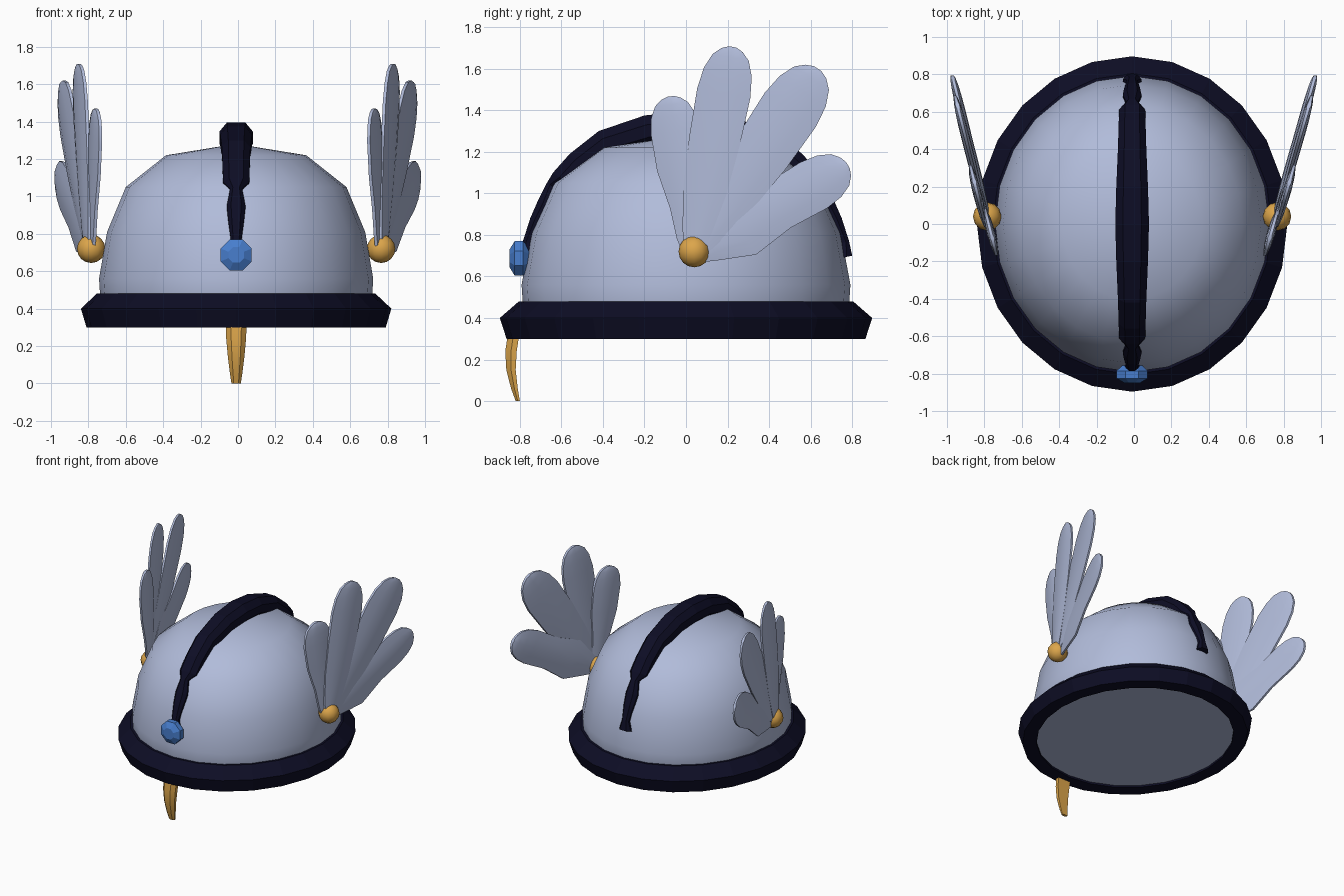
import bpy, bmesh, math
from mathutils import Vector

cube = bpy.data.objects.get("Cube")
if cube:
    bpy.data.objects.remove(cube, do_unlink=True)

CX = -0.01      # helmet centre line
OVAL = 1.08     # front-to-back stretch


def material(name, rgb):
    m = bpy.data.materials.new(name)
    m.use_nodes = True
    m.diffuse_color = (*rgb, 1)
    m.node_tree.nodes["Principled BSDF"].inputs["Base Color"].default_value = (*rgb, 1)
    return m


steel = material("pale steel", (0.44, 0.50, 0.70))
navy = material("dark navy", (0.004, 0.004, 0.018))
gold = material("gold", (0.72, 0.38, 0.07))
blue = material("gem blue", (0.065, 0.21, 0.62))


def loft(name, sections, mat, caps=True, closed=False, smooth=None):
    """Skin a list of equal-length point loops."""
    bm = bmesh.new()
    loops = [[bm.verts.new(p) for p in s] for s in sections]
    pairs = list(zip(loops, loops[1:]))
    if closed:
        pairs.append((loops[-1], loops[0]))
    n = len(loops[0])
    for a, b in pairs:
        for i in range(n):
            j = (i + 1) % n
            bm.faces.new((a[i], a[j], b[j], b[i]))
    if caps and not closed:
        bm.faces.new(loops[0])
        bm.faces.new(loops[-1])
    bmesh.ops.recalc_face_normals(bm, faces=bm.faces)
    mesh = bpy.data.meshes.new(name)
    bm.to_mesh(mesh)
    bm.free()
    mesh.materials.append(mat)
    ob = bpy.data.objects.new(name, mesh)
    bpy.context.collection.objects.link(ob)
    if smooth:
        bpy.ops.object.select_all(action="DESELECT")
        ob.select_set(True)
        bpy.context.view_layer.objects.active = ob
        bpy.ops.object.shade_smooth_by_angle(angle=math.radians(smooth))
    return ob


def oval(r, z, n=24):
    return [(CX + r * math.sin(math.tau * i / n),
             OVAL * r * math.cos(math.tau * i / n), z) for i in range(n)]


# Dome, closed underneath
dome = [(0.70, 0.315), (0.728, 0.48), (0.733, 0.56), (0.69, 0.81),
        (0.59, 1.05), (0.375, 1.22), (0.08, 1.268)]
loft("dome", [oval(r, z) for r, z in dome], steel, smooth=40)

# Brim ring
brim = [(0.70, 0.48), (0.745, 0.48), (0.83, 0.40), (0.80, 0.30), (0.70, 0.30)]
loft("brim", [oval(r, z) for r, z in brim], navy, closed=True)

# Crest: (distance from middle, height, half width), mirrored front to back
half = [(0.80, 0.70, 0.05), (0.785, 0.77, 0.028), (0.75, 0.88, 0.042),
        (0.715, 0.96, 0.05), (0.67, 1.05, 0.032), (0.64, 1.10, 0.07),
        (0.56, 1.19, 0.072), (0.42, 1.30, 0.076), (0.20, 1.375, 0.085)]
path = [(-y, z, w) for y, z, w in half] + [(0, 1.395, 0.09)] + half[::-1]
crest = []
for i, (y, z, w) in enumerate(path):
    a, b = path[max(i - 1, 0)], path[min(i + 1, len(path) - 1)]
    up = Vector((0, a[1] - b[1], b[0] - a[0])).normalized()
    up.y, up.z = (up.y, up.z)
    depth = 0.9 * w
    top = Vector((CX, y, z))
    crest.append([top + Vector((s * w, 0, 0)) - up * d for s, d in
                  ((-0.55, 0), (0.55, 0), (1, depth * 0.6), (1, depth + 0.03),
                   (0.5, depth + 0.07), (-0.5, depth + 0.07),
                   (-1, depth + 0.03), (-1, depth * 0.6))])
loft("crest", crest, navy)

# Faceted gem on the brow
gem = [(0.045, -0.85), (0.09, -0.825), (0.09, -0.785), (0.05, -0.75)]
loft("brow_gem", [[(CX + r * math.sin(math.tau * (i + 0.5) / 8), y,
                    0.687 + r * math.cos(math.tau * (i + 0.5) / 8))
                   for i in range(8)] for r, y in gem], blue)

# Nose guard: height, front, back, half width
guard = [(0.34, -0.855, -0.80, 0.057), (0.24, -0.87, -0.815, 0.053),
         (0.15, -0.865, -0.82, 0.045), (0.06, -0.842, -0.81, 0.034),
         (0.0, -0.82, -0.80, 0.025)]
loft("nose_guard", [[(CX - w, b, z), (CX - w, (f + b) / 2, z), (CX - w / 2, f, z),
                     (CX + w / 2, f, z), (CX + w, (f + b) / 2, z), (CX + w, b, z)]
                    for z, f, b, w in guard], gold, smooth=30)

# Wings: feather tip (y, z), half width, width near the root, outward offset
feathers = {"front": (-0.075, 1.467, 0.118, 0.075, -0.008),
            "long": (0.225, 1.705, 0.13, 0.105, 0.012),
            "rear": (0.635, 1.60, 0.148, 0.115, 0.0),
            "low": (0.78, 1.135, 0.128, 0.15, -0.012)}
outline = [(0.55, 0.95), (0.78, 1), (0.88, 0.9), (0.95, 0.68), (0.985, 0.4), (1, 0.14)]
root = Vector((0.03, 0.70))


def feather(name, side, x0, slope, tip_y, tip_z, width, low_width, offset):
    axis = Vector((tip_y, tip_z)) - root
    across = Vector((axis.y, -axis.x)).normalized()
    rows = [(0, 0.04), (0.12, 0.04 + low_width * 0.3), (0.31, low_width)]
    rows += [(t, w * width) for t, w in outline]
    sections = []
    for t, w in rows:
        ridge = 0.010 + 0.014 * min(1, w / width)
        loop = []
        for s, d in ((-1, 0.008), (-0.5, ridge * 0.85), (0, ridge), (0.5, ridge * 0.85),
                     (1, 0.008), (1, -0.008), (0.5, -ridge * 0.85), (0, -ridge),
                     (-0.5, -ridge * 0.85), (-1, -0.008)):
            p = root + axis * t + across * (s * w)
            loop.append((side * (x0 + slope * p.x + offset + d), p.x, p.y))
        sections.append(loop)
    loft(name, sections, steel, smooth=40)


for label, side, x0, slope in (("right", -1, 0.785, 0.25), ("left", 1, 0.755, 0.285)):
    for part, spec in feathers.items():
        feather(f"{label}_{part}_feather", side, x0, slope, *spec)
    # Round boss holding the feathers
    bpy.ops.mesh.primitive_uv_sphere_add(segments=12, ring_count=8, radius=0.076,
                                         location=(CX + side * 0.775, 0.04, 0.72))
    boss = bpy.context.object
    boss.name = f"{label}_wing_boss"
    boss.data.materials.append(gold)
    bpy.ops.object.shade_smooth_by_angle(angle=math.radians(50))
